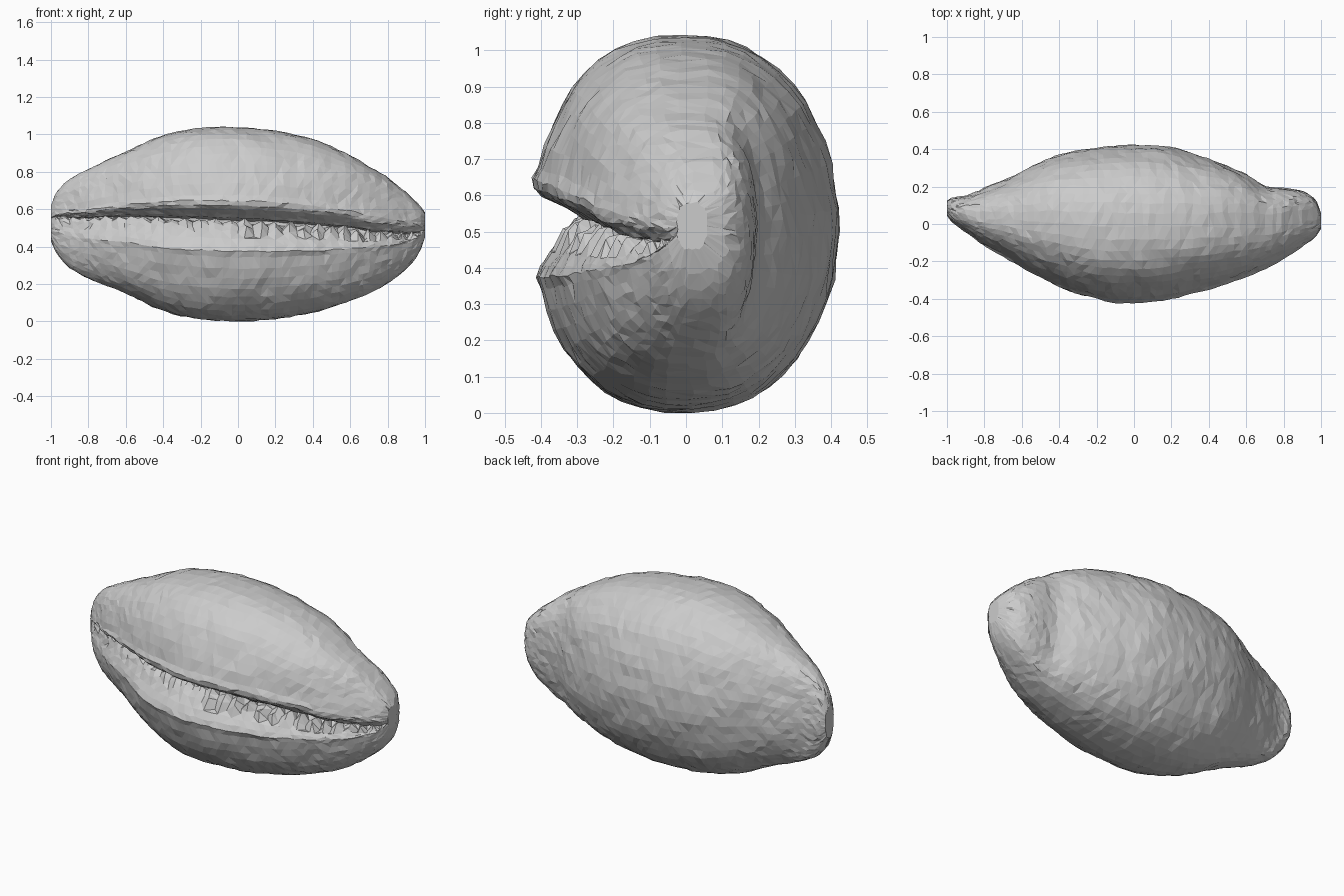
import bpy, bmesh, math, random
from mathutils import noise, Vector

if "Cube" in bpy.data.objects:
    bpy.data.objects.remove(bpy.data.objects["Cube"])

random.seed(4)

# Outline stations along the shell: x, z top, z bottom, y back, y front
KEYS = [
    (-1.00, .62, .43, .12, .045), (-.97, .69, .365, .14, .005), (-.90, .76, .285, .155, -.045),
    (-.80, .815, .23, .19, -.115), (-.60, .91, .15, .28, -.23), (-.40, .995, .055, .37, -.335),
    (-.20, 1.035, .012, .407, -.405), (0, 1.04, 0, .42, -.42), (.20, 1.02, .013, .405, -.40),
    (.40, .975, .045, .35, -.35), (.50, .935, .075, .31, -.32), (.60, .89, .11, .265, -.285),
    (.70, .83, .15, .205, -.24), (.80, .77, .205, .192, -.185), (.90, .69, .28, .17, -.12),
    (.97, .62, .37, .13, -.075), (1.00, .58, .45, .06, -.03)]

# Slit between the rounded lips, in section units (u = depth, v = height)
SLIT = [(-1.0, .24), (-.985, .19), (-.945, .155), (-.87, .125), (-.79, .09), (-.73, .06), (-.52, .04),
        (-.52, .01), (-.70, .02), (-.76, -.01), (-.82, -.07), (-.89, -.15), (-.95, -.22), (-.985, -.28)]
ARC = 46
RINGS = 60


def outline(x):
    # Smooth spline through the stations
    for i in range(len(KEYS) - 1):
        a, b = KEYS[i], KEYS[i + 1]
        if x <= b[0] + 1e-6:
            p, q = KEYS[max(i - 1, 0)], KEYS[min(i + 2, len(KEYS) - 1)]
            h = b[0] - a[0]
            t = (x - a[0]) / h
            out = []
            for k in range(1, 5):
                m0 = (b[k] - p[k]) / (b[0] - p[0]) * h
                m1 = (q[k] - a[k]) / (q[0] - a[0]) * h
                out.append((2*t**3 - 3*t*t + 1) * a[k] + (t**3 - 2*t*t + t) * m0
                           + (3*t*t - 2*t**3) * b[k] + (t**3 - t*t) * m1)
            return out
    return KEYS[-1][1:]


def section():
    # Oval running from the lower lip round the back to the upper lip
    pts = []
    start, end = -math.pi + math.asin(.34), math.pi - math.asin(.30)
    for i in range(ARC):
        a = start + (end - start) * i / (ARC - 1)
        pts.append((math.cos(a), math.sin(a)))
    return pts + SLIT


def build_shell():
    bm = bmesh.new()
    prof = section()
    n = len(prof)
    rings = []
    for i in range(RINGS + 1):
        s = -1 + 2 * i / RINGS
        s = .65 * s + .35 * math.sin(s * math.pi / 2)     # denser rings at the ends
        jit = min(.009, .25 * (1 - abs(s)))
        ring = []
        for j, (u, v) in enumerate(prof):
            x = s + random.uniform(-jit, jit)
            zt, zb, yb, yf = outline(x)
            if j < ARC:
                e = .8
                if u > 0:      # boxier back corners toward the ends, strongest at the right rim
                    f = max(0, min(1, (abs(x) - .35) / .35))
                    e = .9 - f * ((.4 if v > 0 else .25) if x > 0 else .12)
                u = math.copysign(abs(u) ** e, u)
            y = (yb + yf) / 2 + u * (yb - yf) / 2
            z = (zt + zb) / 2 + v * (zt - zb) / 2
            if j >= ARC:       # the slit drifts from high on the left to low on the right
                z += -.03 * x * (1 - abs(v) / .3)
            w = noise.noise(Vector((x * 5, y * 7, z * 7))) * .01
            y += w * (1 if u > 0 else -1) + random.uniform(-.004, .004)
            z += random.uniform(-.004, .004)
            # ragged teeth along the lower side of the slit
            if 8 <= j - ARC <= 10 and jit > .004:
                z += (.02 if i % 2 else -.024) * random.uniform(.2, 1) * (1.3 if x > 0 else .7)
            ring.append(bm.verts.new((x, y, max(0, z))))
        rings.append(ring)
    for a, b in zip(rings, rings[1:]):
        for j in range(n):
            k = (j + 1) % n
            bm.faces.new((a[j], b[j], b[k], a[k]))
    bm.faces.new(rings[0])
    bm.faces.new(rings[-1])
    bmesh.ops.triangulate(bm, faces=bm.faces[:])
    bmesh.ops.recalc_face_normals(bm, faces=bm.faces[:])
    me = bpy.data.meshes.new("shell_body")
    bm.to_mesh(me)
    bm.free()
    ob = bpy.data.objects.new("shell_body", me)
    bpy.context.collection.objects.link(ob)


build_shell()
